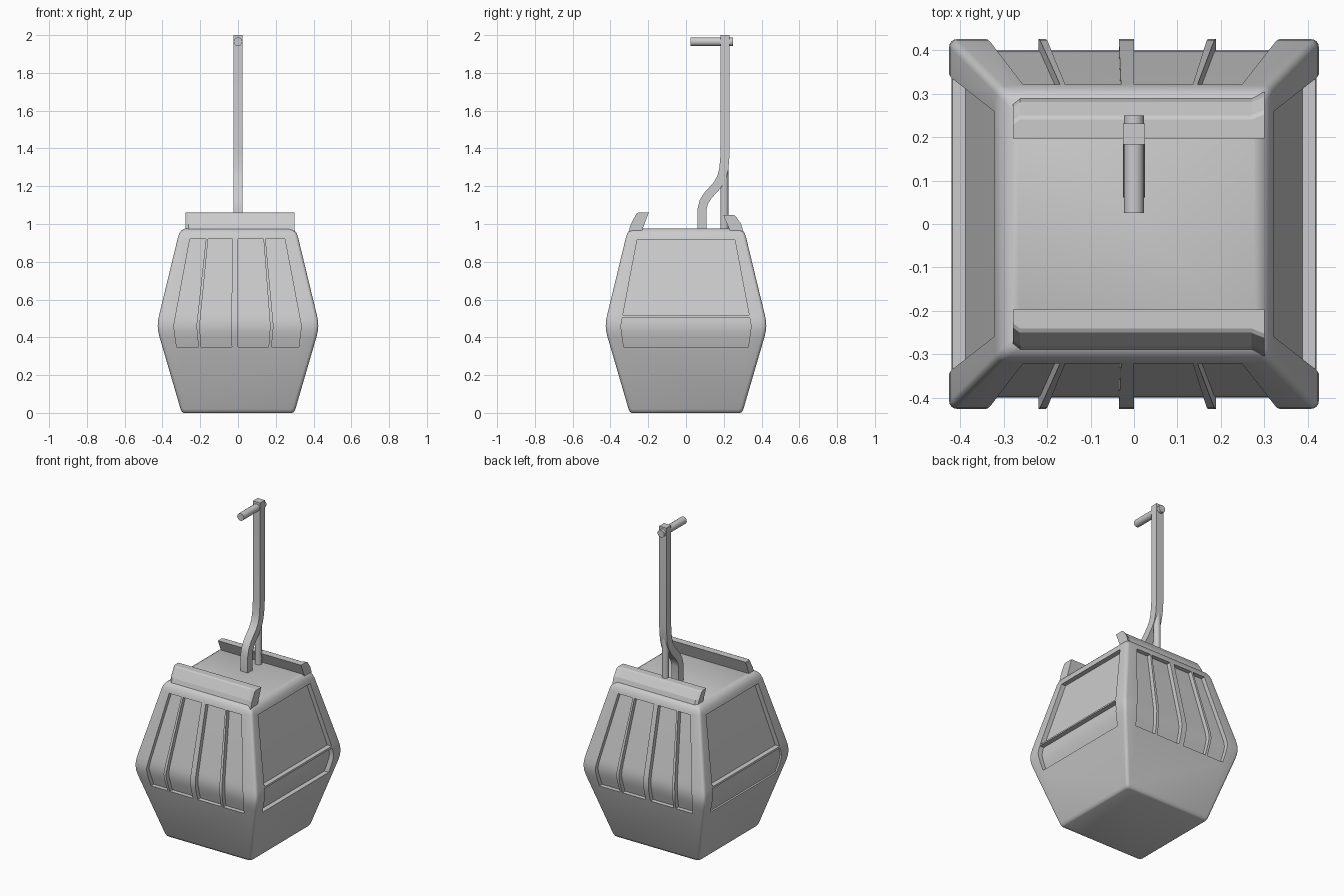
import bpy, bmesh, math
from mathutils import Vector

cube = bpy.data.objects.get("Cube")
if cube:
    bpy.data.objects.remove(cube, do_unlink=True)

grey = bpy.data.materials.new("light grey")
grey.use_nodes = True
grey.diffuse_color = (0.6, 0.6, 0.6, 1)
grey.node_tree.nodes["Principled BSDF"].inputs["Base Color"].default_value = (0.6, 0.6, 0.6, 1)


def make_object(name, bm):
    bmesh.ops.recalc_face_normals(bm, faces=bm.faces[:])
    mesh = bpy.data.meshes.new(name)
    bm.to_mesh(mesh)
    bm.free()
    mesh.materials.append(grey)
    obj = bpy.data.objects.new(name, mesh)
    bpy.context.collection.objects.link(obj)
    return obj


def loft(bm, rings):
    """Skin a stack of equal rings and cap both ends."""
    loops = [[bm.verts.new(p) for p in ring] for ring in rings]
    n = len(loops[0])
    for a, b in zip(loops, loops[1:]):
        for i in range(n):
            j = (i + 1) % n
            bm.faces.new((a[i], a[j], b[j], b[i]))
    bm.faces.new(loops[0][::-1])
    bm.faces.new(loops[-1])


def activate(obj):
    bpy.ops.object.select_all(action="DESELECT")
    obj.select_set(True)
    bpy.context.view_layer.objects.active = obj


def smooth(obj, angle=30):
    activate(obj)
    bpy.ops.object.shade_smooth_by_angle(angle=math.radians(angle))


def interpolate(table, z):
    for (z0, a), (z1, b) in zip(table, table[1:]):
        if z <= z1:
            return a + (b - a) * (z - z0) / (z1 - z0)
    return table[-1][1]


# Cabin: (height, half width) profile with rounded waist and roof edge
profile = [(0, 0.288), (0.006, 0.297), (0.02, 0.304), (0.40, 0.415), (0.43, 0.422),
           (0.46, 0.425), (0.49, 0.423), (0.52, 0.417), (0.93, 0.318),
           (0.95, 0.311), (0.967, 0.299), (0.977, 0.28)]


def rounded_square(half, z, radius=0.018, steps=4):
    ring = []
    for q, (sx, sy) in enumerate(((1, 1), (-1, 1), (-1, -1), (1, -1))):
        for k in range(steps + 1):
            a = math.pi / 2 * (q + k / steps)
            ring.append(Vector((sx * (half - radius) + radius * math.cos(a),
                                sy * (half - radius) + radius * math.sin(a), z)))
    return ring


bm = bmesh.new()
loft(bm, [rounded_square(w, z) for z, w in profile])
cabin = make_object("cabin", bm)

# Window recesses, following the wall profile at a fixed depth
cut = bmesh.new()


def recess(left, right, bottom, top, depth, place):
    levels = [bottom] + [z for z, _ in profile if bottom < z < top] + [top]
    rings = []
    for z in levels:
        w = interpolate(profile, z)
        l, r = interpolate(left, z), interpolate(right, z)
        rings.append([place(u, v, z) for u, v in
                      ((l, w - depth), (r, w - depth), (r, w + 0.05), (l, w + 0.05))])
    loft(cut, rings)


def edge(bottom, waist, top):
    return [(0.35, bottom), (0.46, waist), (0.92, top)]


panels = [(edge(-0.325, -0.34, -0.255), edge(-0.21, -0.22, -0.17)),
          (edge(-0.195, -0.203, -0.158), edge(-0.033, -0.035, -0.03)),
          (edge(0, 0, 0), edge(0.162, 0.17, 0.135)),
          (edge(0.178, 0.188, 0.146), edge(0.322, 0.335, 0.248))]
side_left, side_right = edge(-0.33, -0.345, -0.258), edge(0.33, 0.345, 0.258)
for s in (-1, 1):
    for left, right in panels:
        recess(left, right, 0.35, 0.92, 0.027, lambda u, v, z: Vector((u, s * v, z)))
    for low, high, depth in ((0.35, 0.506, 0.03 if s > 0 else 0.012), (0.517, 0.915, 0.03)):
        recess(side_left, side_right, low, high, depth, lambda u, v, z: Vector((s * v, u, z)))

cutter = make_object("window_cutter", cut)
cutter.hide_render = True
activate(cabin)
mod = cabin.modifiers.new("windows", "BOOLEAN")
mod.operation, mod.solver, mod.object = "DIFFERENCE", "EXACT", cutter
bpy.ops.object.modifier_apply(modifier=mod.name)
bpy.data.objects.remove(cutter, do_unlink=True)
smooth(cabin)

# Roof racks leaning inwards along the front and back edges
section = [(0.292, 0.96), (0.28, 1.0), (0.25, 1.055), (0.24, 1.06), (0.197, 1.06), (0.235, 0.96)]
for name, s, drop in (("front_roof_rack", -1, 0), ("back_roof_rack", 1, 0.012)):
    bm = bmesh.new()
    rings = []
    for x, out in ((-0.278, -0.012), (-0.262, 0), (0.27, 0), (0.3, 0.012)):
        rings.append([Vector((x, s * (y + (out if i < 4 else 0)), z - drop * (z > 1)))
                      for i, (y, z) in enumerate(section)])
    loft(bm, rings)
    make_object(name, bm)

# Hanger arm: square bar swept along a bent path
path = [Vector((0, y, z)) for y, z in
        ((0.085, 0.96), (0.085, 1.08), (0.094, 1.115), (0.115, 1.15), (0.165, 1.205),
         (0.188, 1.245), (0.2, 1.29), (0.207, 1.37), (0.207, 2.0))]
rings = []
for i, p in enumerate(path):
    t = (path[min(i + 1, len(path) - 1)] - path[max(i - 1, 0)]).normalized()
    if i in (0, len(path) - 1):
        t = Vector((0, 0, 1))
    side = Vector((0, t.z, -t.y)) * 0.024
    x = Vector((0.025, 0, 0))
    rings.append([p - x - side, p + x - side, p + x + side, p - x + side])
bm = bmesh.new()
loft(bm, rings)
smooth(make_object("hanger_arm", bm))


# Round rods: support post and cable grip
def rod(name, start, end, radius, sides=16):
    start, end = Vector(start), Vector(end)
    turn = (end - start).to_track_quat("Z", "Y")
    circle = [turn @ Vector((radius * math.cos(2 * math.pi * k / sides),
                             radius * math.sin(2 * math.pi * k / sides), 0)) for k in range(sides)]
    bm = bmesh.new()
    loft(bm, [[p + c for c in circle] for p in (start, end)])
    smooth(make_object(name, bm))


rod("support_post", (0, 0.204, 0.96), (0, 0.204, 1.32), 0.021)
rod("cable_grip", (0, 0.025, 1.965), (0, 0.25, 1.965), 0.023)
